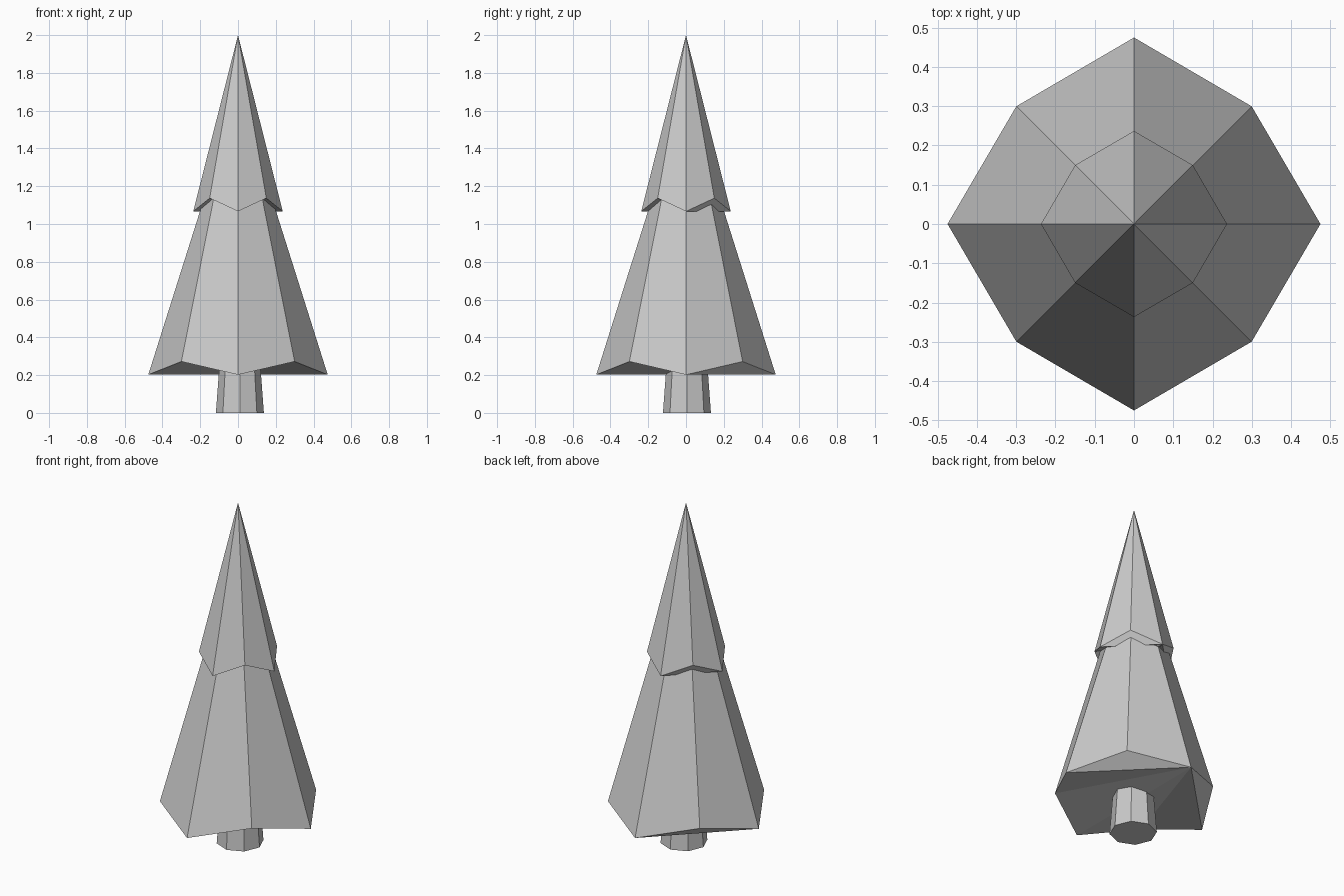
import bpy, bmesh
from math import sin, cos, pi

if "Cube" in bpy.data.objects:
    bpy.data.objects.remove(bpy.data.objects["Cube"])


def body(name, base, top, centre=(0, 0)):
    """Eight-sided solid; corners alternate axis / diagonal.
    base and top are (r_axis, z_axis, r_diag, z_diag); top may be an apex height."""
    bm = bmesh.new()

    def ring(r_axis, z_axis, r_diag, z_diag):
        pts = []
        for i in range(8):
            r, z = (r_diag, z_diag) if i % 2 else (r_axis, z_axis)
            a = pi / 2 - i * pi / 4
            pts.append(bm.verts.new((centre[0] + r * cos(a), centre[1] + r * sin(a), z)))
        return pts

    lo = ring(*base)
    # underside folds out from the back corner
    for i in range(1, 7):
        bm.faces.new((lo[0], lo[i], lo[i + 1]))
    if isinstance(top, tuple):
        hi = ring(*top)
        for i in range(8):
            j = (i + 1) % 8
            bm.faces.new((lo[j], lo[i], hi[i], hi[j]))
        bm.faces.new(hi[::-1])
    else:
        tip = bm.verts.new((*centre, top))
        for i in range(8):
            bm.faces.new((lo[(i + 1) % 8], lo[i], tip))
    mesh = bpy.data.meshes.new(name)
    bm.to_mesh(mesh)
    bm.free()
    obj = bpy.data.objects.new(name, mesh)
    bpy.context.collection.objects.link(obj)


# Tapered trunk
body("trunk", (0.127, 0, 0.127, 0), (0.107, 0.27, 0.107, 0.27), (0.01, 0.005))

# Two tiers with zigzag hems, the lower running up inside the upper
body("lower_tier", (0.475, 0.202, 0.424, 0.272), (0.172, 1.16, 0.175, 1.16))
body("upper_tier", (0.237, 1.067, 0.212, 1.137), 2.0)
